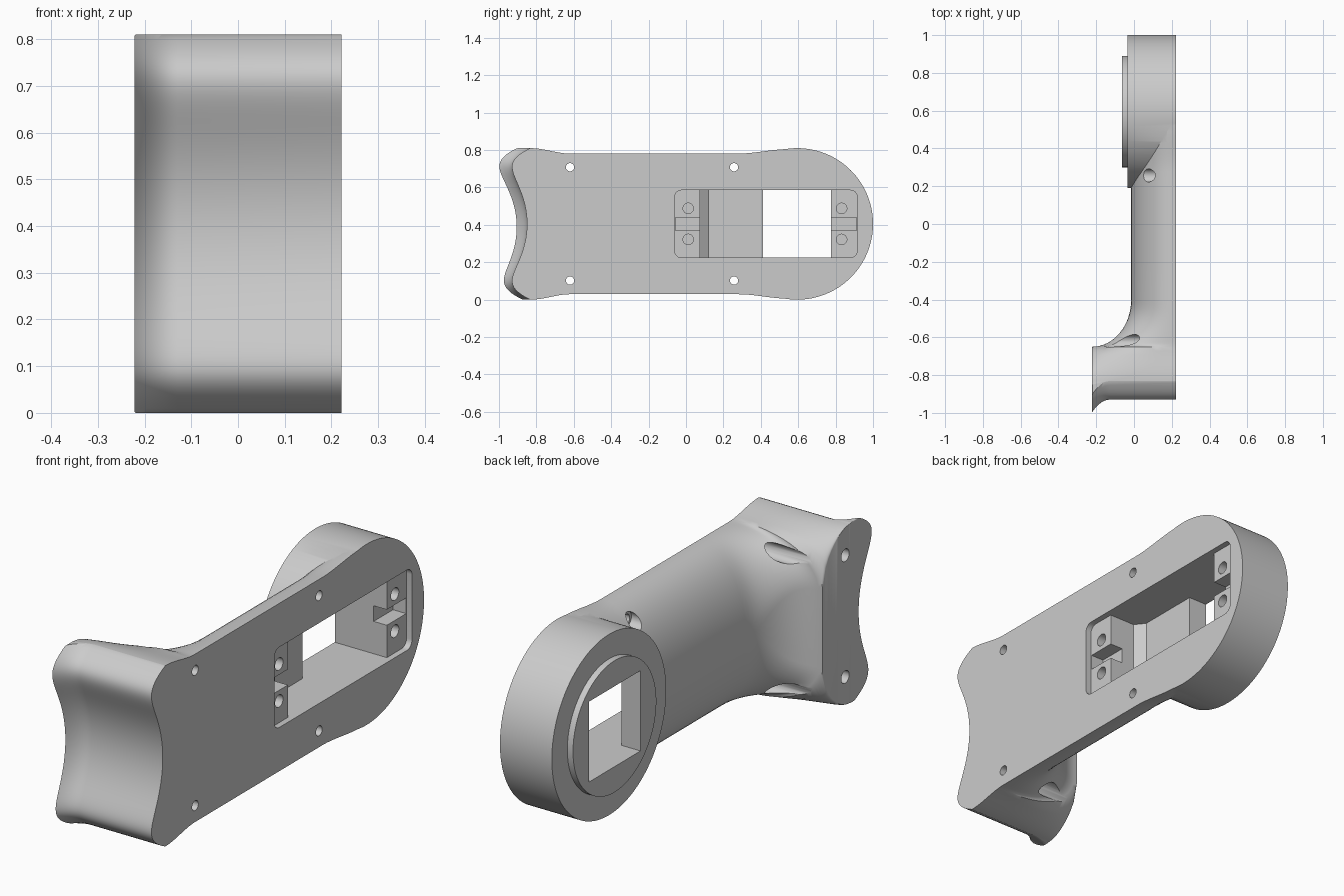
import bpy, bmesh, math
from mathutils import Matrix

cube = bpy.data.objects.get("Cube")
if cube:
    bpy.data.objects.remove(cube, do_unlink=True)

MID = 0.405          # height of the centre line
PLATE = 0.222        # x of the flat mounting face
FOOT = -0.222        # x of the foot face

grey = bpy.data.materials.new("plain grey")
grey.use_nodes = True
grey.diffuse_color = (0.6, 0.6, 0.6, 1)
grey.node_tree.nodes["Principled BSDF"].inputs["Base Color"].default_value = (0.6, 0.6, 0.6, 1)


def finish(name, bm):
    bmesh.ops.recalc_face_normals(bm, faces=bm.faces)
    mesh = bpy.data.meshes.new(name)
    bm.to_mesh(mesh)
    bm.free()
    mesh.materials.append(grey)
    obj = bpy.data.objects.new(name, mesh)
    bpy.context.collection.objects.link(obj)
    return obj


def loft(name, rings):
    """Closed solid through rings of equal point count."""
    bm = bmesh.new()
    loops = [[bm.verts.new(p) for p in ring] for ring in rings]
    n = len(loops[0])
    for a, b in zip(loops, loops[1:]):
        for i in range(n):
            j = (i + 1) % n
            bm.faces.new((a[i], a[j], b[j], b[i]))
    bm.faces.new(loops[0])
    bm.faces.new(loops[-1])
    return finish(name, bm)


def cylinder(name, y, z, radius, x0, x1, sides=32):
    bm = bmesh.new()
    bmesh.ops.create_cone(bm, cap_ends=True, segments=sides, radius1=radius,
                          radius2=radius, depth=x1 - x0)
    turn = Matrix.Translation(((x0 + x1) / 2, y, MID + z)) @ Matrix.Rotation(math.pi / 2, 4, 'Y')
    bmesh.ops.transform(bm, matrix=turn, verts=bm.verts)
    return finish(name, bm)


def prism(name, yz, x0, x1):
    return loft(name, [[(x, y, MID + z) for y, z in yz] for x in (x0, x1)])


def combine(target, tool, operation):
    mod = target.modifiers.new("combine", 'BOOLEAN')
    mod.operation = operation
    mod.solver = 'EXACT'
    mod.object = tool
    bpy.context.view_layer.objects.active = target
    bpy.ops.object.modifier_apply(modifier=mod.name)
    bpy.data.objects.remove(tool, do_unlink=True)


def smooth(a, b, t):
    t = min(max((t - a) / (b - a), 0), 1)
    return t * t * (3 - 2 * t)


# Grip body and foot: rounded sections along y
def section(y):
    half = 0.376 + 0.029 * (1 - smooth(-0.83, -0.62, y)) + 0.024 * smooth(0.28, 0.55, y)
    if y > -0.4:
        top = -0.015
    elif y > -0.65:
        top = FOOT + 0.207 * math.sqrt(max(0, 1 - ((y + 0.4) / 0.25) ** 2))
    else:
        top = FOOT
    rx = min(0.37, 0.97 * (PLATE - top))
    rz = 0.204 + 0.156 * smooth(-0.65, -0.45, y)
    if y < -0.65:                       # rounded rear corners of the foot
        d = min((-0.65 - y) / 0.2, 1)
        rz = 0.004 + 0.2 * (1 - math.sqrt(1 - (1 - d) ** 2))
        rx = 0.366 * (1 - d ** 3) + 0.004
    arc = [(top + rx * (1 - math.sin(a)), half - rz * (1 - math.cos(a)))
           for a in (math.pi / 2 * i / 18 for i in range(19))]
    side = [(PLATE, half)] + arc
    ring = side + [(x, -z) for x, z in reversed(side)]
    return [(x, y, MID + z) for x, z in ring]


stations = [-1.1, -0.95]
stations += [-0.85 + 0.2 * (i / 12) ** 1.3 for i in range(13)]
stations += [-0.4 - 0.25 * math.cos(math.pi / 2 * i / 16) for i in range(1, 17)]
stations += [-0.2, 0, 0.2] + [0.28 + 0.03 * i for i in range(10)]
body = loft("grip_body", [section(y) for y in stations])


# Concave front end with a flared lip
def front(z):
    t = abs(z) / 0.305
    if t < 1:
        return -0.85 - 0.08 * (4 * t ** 2 - t ** 8) / 3
    return -0.93 + 0.1 * ((abs(z) - 0.305) / 0.101) ** 2.2


levels = [-0.406 + 0.812 * i / 72 for i in range(73)]
rings = []
for x in [0.3, -0.13] + [-0.13 - 0.011 * i for i in range(1, 10)]:
    flare = 0.065 * (max(0, -0.13 - x) / 0.092) ** 2
    flare_z = [(front(z) - flare * (0.85 + 0.6 * z), z) for z in levels]
    low, high = flare_z[0][0], flare_z[-1][0]
    outline = [(-1.4, -0.6), (low, -0.6)] + flare_z + [(high, 0.6), (-1.4, 0.6)]
    rings.append([(x, y, MID + z) for y, z in outline])
combine(body, loft("front_cutter", rings), 'DIFFERENCE')

# Round head with its raised disc
combine(body, cylinder("head", 0.595, 0, MID, -0.035, PLATE, 128), 'UNION')
combine(body, cylinder("raised_disc", 0.595, 0, 0.295, -0.063, 0.1, 96), 'UNION')

# Shallow rounded recess in the mounting face
corner = 0.035
recess = []
for cy, cz, start in ((0.88, 0.145, 0), (-0.025, 0.145, 1), (-0.025, -0.145, 2), (0.88, -0.145, 3)):
    for i in range(7):
        a = math.pi / 2 * (start + i / 6)
        recess.append((cy + corner * math.cos(a), cz + corner * math.sin(a)))
combine(body, prism("recess_cutter", recess, 0.195, 0.3), 'DIFFERENCE')

# Deep pocket with a sloped step and a window through the head
pocket = [(0.3, 0.075), (0.3, 0.775), (-0.2, 0.775), (-0.2, 0.412),
          (0.03, 0.412), (0.03, 0.12), (0.065, 0.075)]
combine(body, loft("pocket_cutter", [[(x, y, MID + z) for x, y in pocket]
                                     for z in (-0.18, 0.18)]), 'DIFFERENCE')

# Cable slots and screw holes on the two tabs
for y0, y1, hole in ((-0.055, 0.1, 0.012), (0.75, 0.912, 0.832)):
    slot = [(y0, -0.035), (y1, -0.035), (y1, 0.035), (y0, 0.035)]
    combine(body, prism("slot_cutter", slot, 0.13, 0.3), 'DIFFERENCE')
    for z in (-0.083, 0.083):
        combine(body, cylinder("tab_hole_cutter", hole, z, 0.028, 0.08, 0.3), 'DIFFERENCE')

# Counterbored holes through the body, blind holes in the foot
for z in (-0.303, 0.303):
    for y, seat in ((-0.62, 0.08), (0.257, 0.115)):
        combine(body, cylinder("screw_cutter", y, z, 0.022, -0.4, 0.4), 'DIFFERENCE')
        combine(body, cylinder("counterbore_cutter", y, z, 0.035, -0.4, seat), 'DIFFERENCE')
    combine(body, cylinder("foot_hole_cutter", -0.81, z * 0.9, 0.028, -0.4, -0.05), 'DIFFERENCE')

bpy.ops.object.select_all(action='DESELECT')
body.select_set(True)
bpy.context.view_layer.objects.active = body
bpy.ops.object.shade_smooth_by_angle(angle=math.radians(30))
